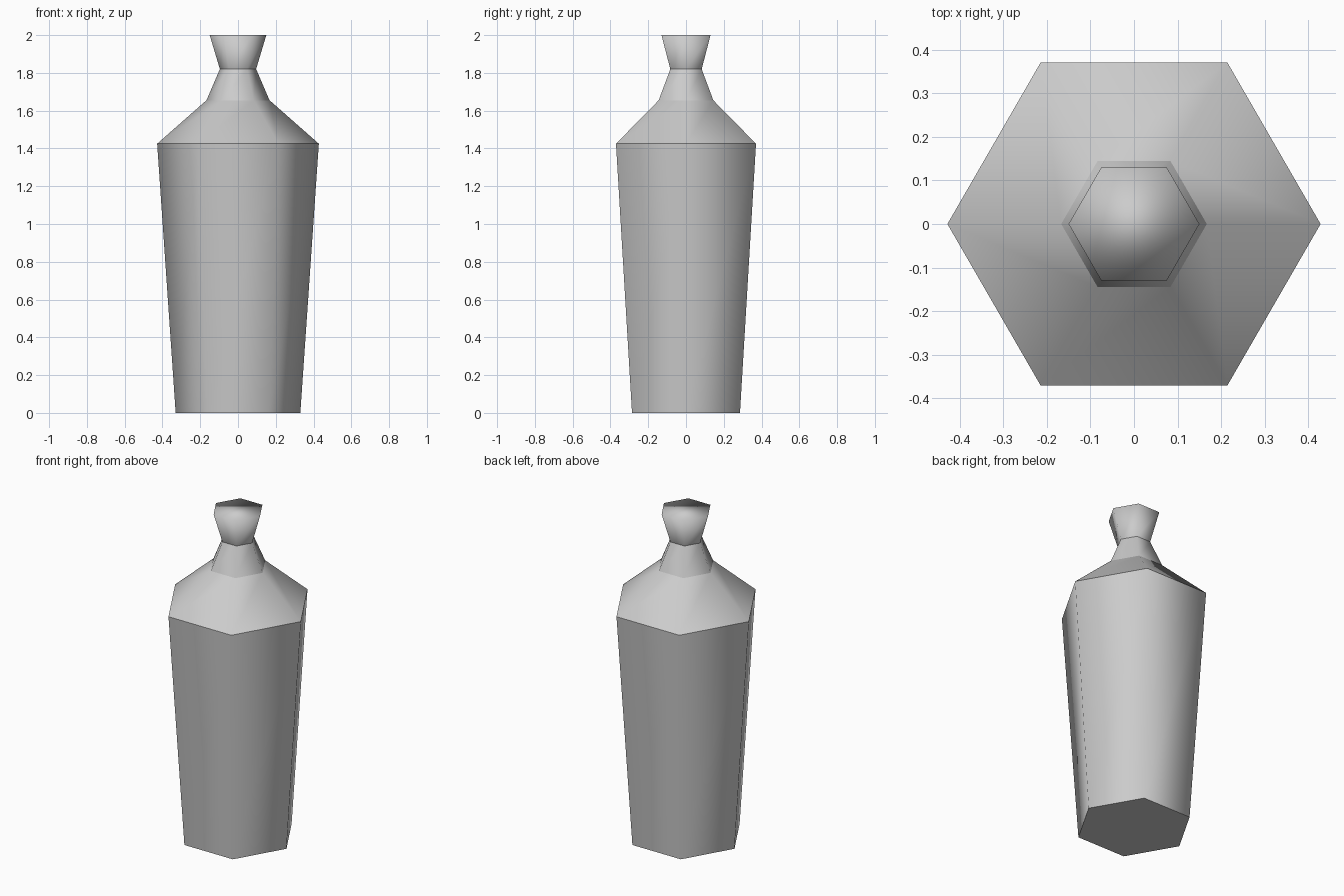
import bpy
import bmesh
from math import cos, sin, tau

SIDES = 6

cube = bpy.data.objects.get("Cube")
if cube:
    bpy.data.objects.remove(cube, do_unlink=True)

grey = bpy.data.materials.new("plain_grey")
grey.use_nodes = True
colour = (0.6, 0.6, 0.6, 1.0)
grey.diffuse_color = colour
grey.node_tree.nodes["Principled BSDF"].inputs["Base Color"].default_value = colour


def tapered_part(name, low, high, base=False, top=False):
    """Six-sided band between two (radius, height) rings, with optional end faces."""
    bm = bmesh.new()
    rings = [[bm.verts.new((r * cos(tau * i / SIDES), r * sin(tau * i / SIDES), z))
              for i in range(SIDES)] for r, z in (low, high)]
    lower, upper = rings
    for i in range(SIDES):
        j = (i + 1) % SIDES
        bm.faces.new((lower[i], lower[j], upper[j], upper[i])).smooth = True
    if top:
        # the lid blends softly into the sides
        bm.faces.new(upper).smooth = True
    if base:
        # the underside stays flat and crisp
        bm.faces.new(lower[::-1]).smooth = False
    mesh = bpy.data.meshes.new(name)
    bm.to_mesh(mesh)
    bm.free()
    mesh.materials.append(grey)
    obj = bpy.data.objects.new(name, mesh)
    bpy.context.collection.objects.link(obj)
    return obj


# Ring profile, from the foot up to the rim
foot = (0.33, 0.0)
widest = (0.428, 1.425)
collar = (0.167, 1.655)
throat = (0.096, 1.82)
rim = (0.15, 2.0)

tapered_part("body", foot, widest, base=True)
tapered_part("shoulder", widest, collar)
tapered_part("neck", collar, throat)
tapered_part("stopper", throat, rim, top=True)
